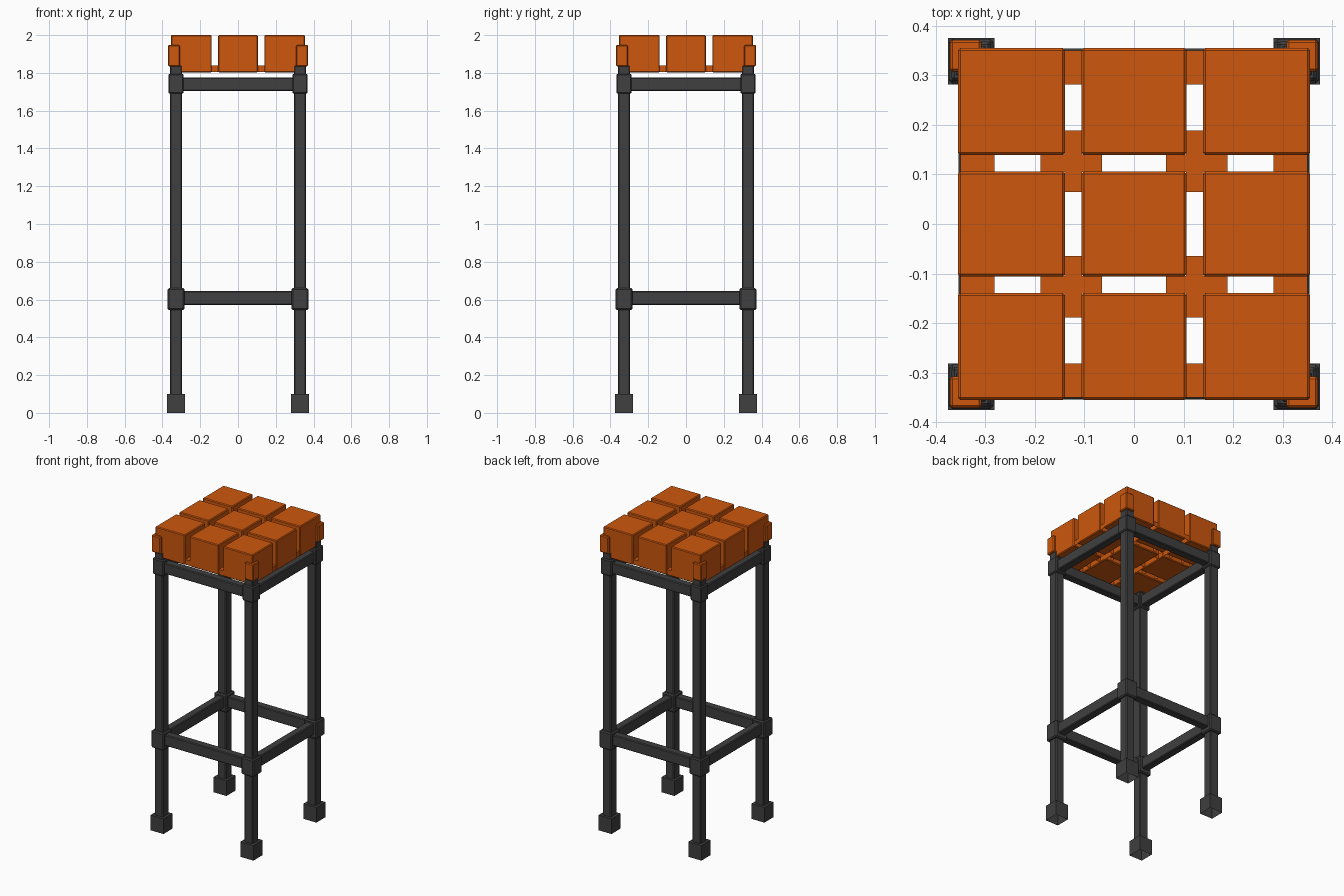
import bpy, bmesh
from mathutils import Vector

if "Cube" in bpy.data.objects:
    bpy.data.objects.remove(bpy.data.objects["Cube"])


def material(name, rgb):
    m = bpy.data.materials.new(name)
    m.diffuse_color = (*rgb, 1)
    m.use_nodes = True
    m.node_tree.nodes["Principled BSDF"].inputs["Base Color"].default_value = m.diffuse_color
    return m


ORANGE = material("orange cushion", (0.61, 0.095, 0.004))
DARK = material("dark grey metal", (0.05, 0.05, 0.05))


def box(name, lo, hi, mat, bevel=0.0, open_bottom=False):
    """Axis aligned box from corner lo to corner hi."""
    lo, hi = Vector(lo), Vector(hi)
    bm = bmesh.new()
    bmesh.ops.create_cube(bm, size=1)
    for v in bm.verts:
        v.co = Vector([(lo[i] + hi[i]) / 2 + v.co[i] * (hi[i] - lo[i]) for i in range(3)])
    if bevel:
        bmesh.ops.bevel(bm, geom=bm.edges[:], offset=bevel, segments=1, affect='EDGES')
    if open_bottom:
        bm.normal_update()
        down = [f for f in bm.faces if f.normal.z < -0.9]
        bmesh.ops.delete(bm, geom=down, context='FACES')
    me = bpy.data.meshes.new(name)
    bm.to_mesh(me)
    bm.free()
    me.materials.append(mat)
    ob = bpy.data.objects.new(name, me)
    bpy.context.collection.objects.link(ob)
    return ob


def post(name, x, y, half, z0, z1, mat, **kw):
    return box(name, (x - half, y - half, z0), (x + half, y + half, z1), mat, **kw)


LEG = 0.328

# legs with feet, joint blocks, seat stubs and orange corner guards
for sx in (-1, 1):
    for sy in (-1, 1):
        tag = ("left" if sx < 0 else "right") + "_" + ("front" if sy < 0 else "back")
        x, y = sx * LEG, sy * LEG
        post("leg_" + tag, x, y, 0.031, 0.095, 1.84, DARK, bevel=0.005)
        post("foot_" + tag, x, y, 0.047, 0.0, 0.10, DARK, open_bottom=True)
        post("lower_joint_" + tag, x, y, 0.045, 0.545, 0.66, DARK, bevel=0.007)
        post("upper_joint_" + tag, x, y, 0.040, 1.69, 1.795, DARK, bevel=0.006)
        post("corner_guard_" + tag, sx * 0.339, sy * 0.339, 0.032, 1.835, 1.947,
             ORANGE, bevel=0.005)

# rails between the joints, two levels on four sides
for level, z0, z1 in (("lower", 0.572, 0.645), ("upper", 1.705, 1.775)):
    for s, fb, lr in ((-1, "front", "left"), (1, "back", "right")):
        a, b = sorted((s * 0.302, s * 0.354))
        box(f"{level}_rail_{fb}", (-0.30, a, z0), (0.30, b, z1), DARK, bevel=0.005)
        box(f"{level}_rail_{lr}", (a, -0.30, z0), (b, 0.30, z1), DARK, bevel=0.005)

# nine cushion blocks
spans = ((-0.355, -0.139), (-0.106, 0.106), (0.139, 0.355))
for i, (x0, x1) in enumerate(spans):
    for j, (y0, y1) in enumerate(spans):
        box(f"cushion_block_{i}{j}", (x0, y0, 1.803), (x1, y1, 2.0), ORANGE, bevel=0.005)

# low webs joining the blocks inside the grooves, leaving slots between them
webs = ((-0.350, -0.281), (-0.188, -0.064), (0.064, 0.188), (0.281, 0.350))
for s in (-1, 1):
    g0, g1 = sorted((s * 0.105, s * 0.140))
    for k, (a, b) in enumerate(webs):
        box(f"web_along_y_{s}_{k}", (g0, a, 1.805), (g1, b, 1.838), ORANGE, open_bottom=True)
        # crossings are already covered, so only the arms beside them are added
        parts = [(a, b)] if k in (0, 3) else [(a, min(g for g in ((-0.14, 0.105)[k - 1],))),
                                              ((-0.105, 0.14)[k - 1], b)]
        for n, (p, q) in enumerate(parts):
            box(f"web_along_x_{s}_{k}_{n}", (p, g0, 1.805), (q, g1, 1.838), ORANGE,
                open_bottom=True)
